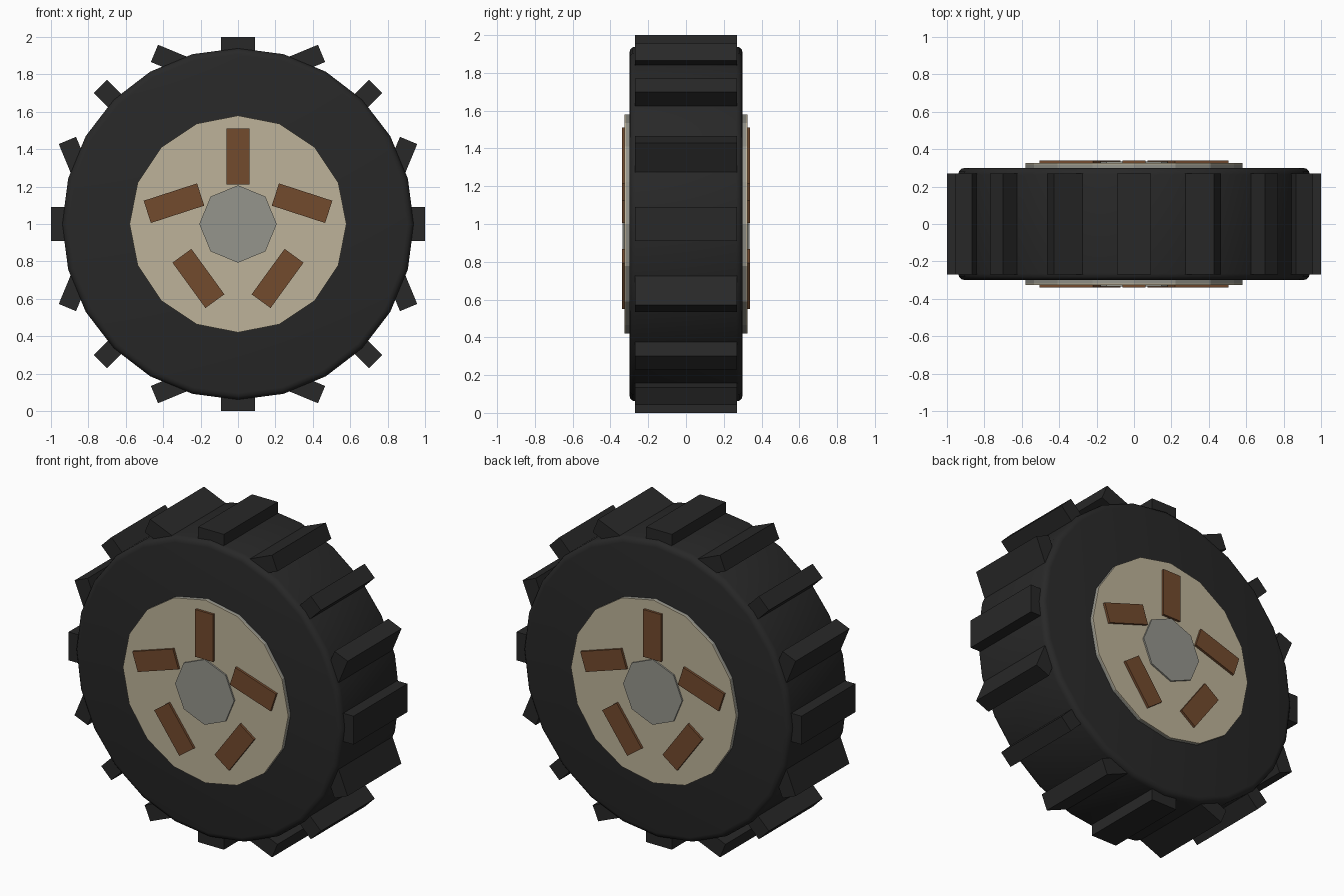
import bpy, bmesh, math
from mathutils import Matrix, Vector

if "Cube" in bpy.data.objects:
    bpy.data.objects.remove(bpy.data.objects["Cube"])


def material(name, rgb):
    m = bpy.data.materials.new(name)
    m.diffuse_color = (*rgb, 1)
    m.use_nodes = True
    m.node_tree.nodes["Principled BSDF"].inputs["Base Color"].default_value = m.diffuse_color
    return m


RUBBER = material("black rubber", (0.021, 0.021, 0.021))
TAN = material("tan disc", (0.51, 0.45, 0.32))
BROWN = material("brown spoke", (0.17, 0.069, 0.027))
GREY = material("grey metal", (0.30, 0.30, 0.265))
CENTRE = Vector((0, 0, 1))


def add_object(name, bm, mat):
    mesh = bpy.data.meshes.new(name)
    bm.to_mesh(mesh)
    bm.free()
    mesh.materials.append(mat)
    ob = bpy.data.objects.new(name, mesh)
    bpy.context.collection.objects.link(ob)
    return ob


def disc(name, sides, radius, y0, y1, mat):
    bm = bmesh.new()
    m = Matrix.Translation(CENTRE + Vector((0, (y0 + y1) / 2, 0))) @ Matrix.Rotation(math.pi / 2, 4, 'X')
    bmesh.ops.create_cone(bm, cap_ends=True, segments=sides, radius1=radius,
                          radius2=radius, depth=y1 - y0, matrix=m)
    return add_object(name, bm, mat)


def ring_of_boxes(name, count, radius, size, mat):
    # each box sits on a circle but turns against the circle's direction
    for i in range(count):
        a = 2 * math.pi * i / count
        pos = CENTRE + Vector((math.sin(a), 0, math.cos(a))) * radius
        bm = bmesh.new()
        m = Matrix.Translation(pos) @ Matrix.Rotation(-a, 4, 'Y') @ Matrix.Diagonal((*size, 1))
        bmesh.ops.create_cube(bm, size=1, matrix=m)
        add_object(f"{name}_{i + 1}", bm, mat)


# tyre with rounded shoulders
tyre = disc("tyre", 24, 0.94, -0.30, 0.30, RUBBER)
bevel = tyre.modifiers.new("shoulder", 'BEVEL')
bevel.width = 0.035
bevel.segments = 3
bevel.limit_method = 'ANGLE'
bevel.angle_limit = math.radians(40)
bpy.context.view_layer.objects.active = tyre
tyre.select_set(True)
bpy.ops.object.modifier_apply(modifier=bevel.name)
bpy.ops.object.shade_smooth_by_angle(angle=math.radians(35))

# tread lugs
ring_of_boxes("tread_lug", 16, 0.95, (0.18, 0.54, 0.10), RUBBER)

# rim, tan facings on both sides, hub cap and spokes
disc("rim", 16, 0.58, -0.318, 0.318, GREY)
disc("front_facing", 16, 0.58, -0.325, -0.318, TAN)
disc("back_facing", 16, 0.58, 0.318, 0.325, TAN)
disc("hub_cap", 8, 0.207, -0.335, 0.335, GREY)
ring_of_boxes("spoke", 5, 0.36, (0.125, 0.68, 0.30), BROWN)
